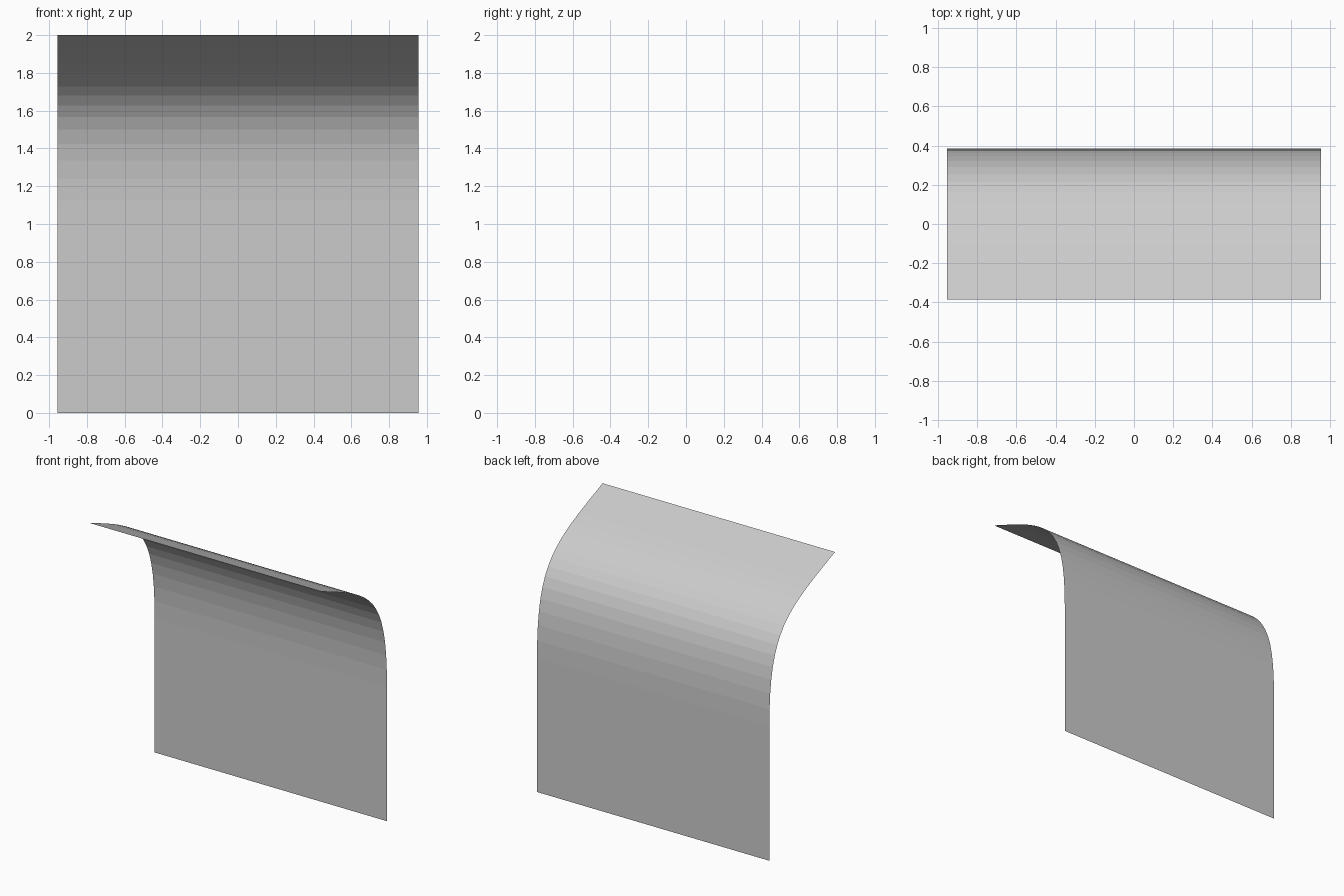
import bpy, bmesh
from mathutils import Vector
from mathutils.geometry import interpolate_bezier

if "Cube" in bpy.data.objects:
    bpy.data.objects.remove(bpy.data.objects["Cube"])

HALF_WIDTH = 0.955
SEGMENTS = 16

# Side profile (y, z): straight wall, then a bend rising towards the front
wall_foot = Vector((0, 0.385, 0))
bend = interpolate_bezier(Vector((0, 0.385, 1.0)), Vector((0, 0.385, 1.71)),
                          Vector((0, 0.185, 1.77)), Vector((0, -0.385, 2.0)),
                          SEGMENTS + 1)
profile = [wall_foot] + list(bend)

# Sweep the profile across the width as a single open sheet
bm = bmesh.new()
verts = [bm.verts.new(p + Vector((-HALF_WIDTH, 0, 0))) for p in profile]
edges = [bm.edges.new(pair) for pair in zip(verts, verts[1:])]
swept = bmesh.ops.extrude_edge_only(bm, edges=edges)["geom"]
bmesh.ops.translate(bm, vec=(2 * HALF_WIDTH, 0, 0),
                    verts=[g for g in swept if isinstance(g, bmesh.types.BMVert)])

# Face the concave side to the front
bm.normal_update()
bm.faces.ensure_lookup_table()
if sum(f.normal.y * f.calc_area() for f in bm.faces) > 0:
    bmesh.ops.reverse_faces(bm, faces=bm.faces[:])

mesh = bpy.data.meshes.new("curved_sheet")
bm.to_mesh(mesh)
bm.free()
sheet = bpy.data.objects.new("curved_sheet", mesh)
bpy.context.collection.objects.link(sheet)
